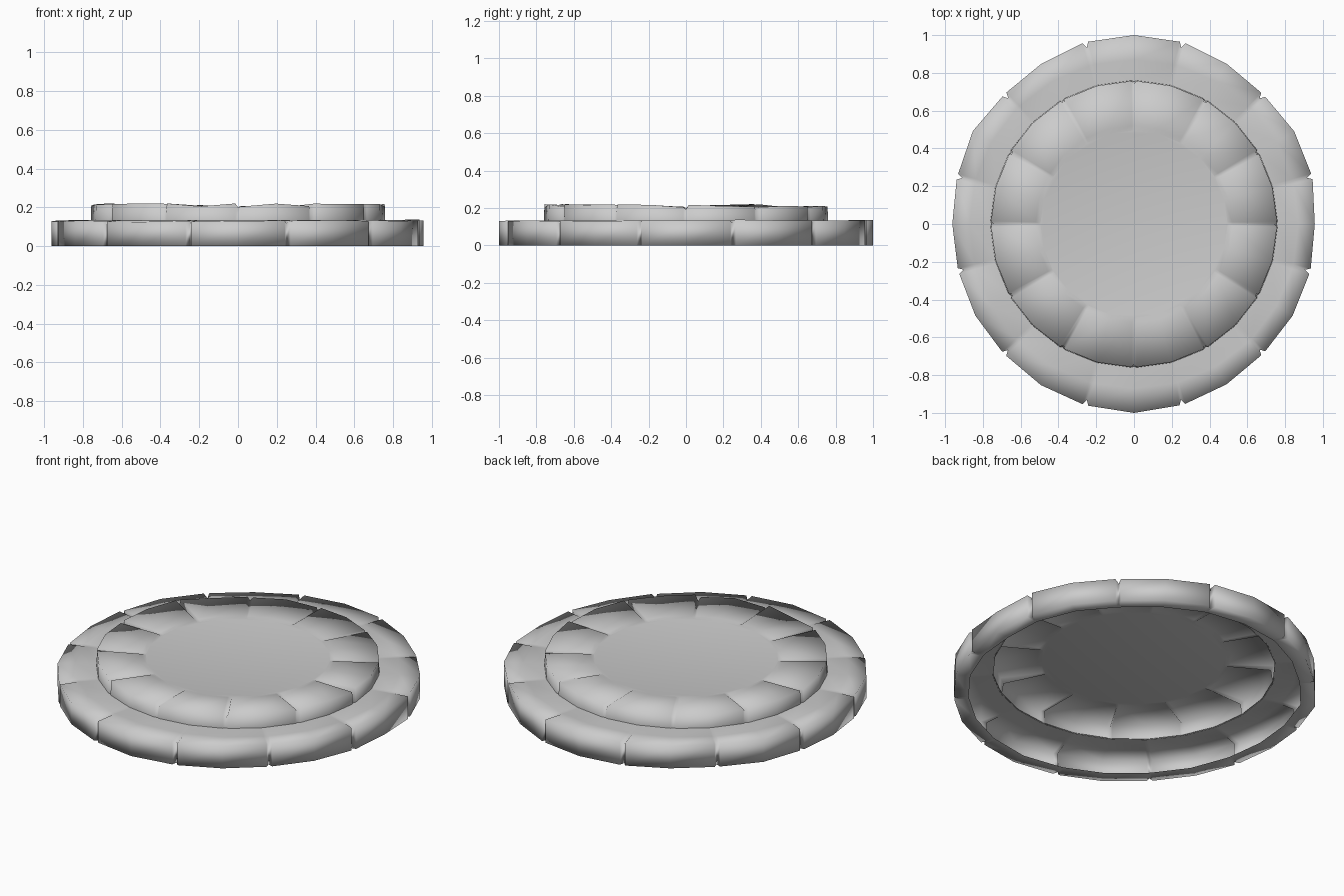
import bpy, bmesh, random
from math import sin, cos, radians, degrees

if "Cube" in bpy.data.objects:
    bpy.data.objects.remove(bpy.data.objects["Cube"])

random.seed(4)

# outer radius of the lower tier every 15 degrees
OUTER = [.957, .975, .98, .968, .98, .995, 1.0, .995, .98, .97, .985, .968,
         .962, .962, .97, .972, .985, .992, 1.0, .99, .98, .968, .97, .965]


def columns(offset, half):
    """(angle, index, kind) columns; joints every 30 degrees get a three-column groove."""
    cols = []
    for i in range(24):
        a = i * 15
        if a % 30 == offset:
            cols += [(a - half, i, -1), (a, i, 0), (a + half, i, 1)]
        else:
            cols.append((a, i, 2))
    return cols


def ring_mesh(name, cols, profile, cap=False):
    """Sweep a profile function around z; profile returns [(radius, z), ...]."""
    bm = bmesh.new()
    grid = []
    for a, i, kind in cols:
        t = radians(a)
        grid.append([bm.verts.new((r * cos(t), r * sin(t), z)) for r, z in profile(a, i, kind)])
    n = len(grid)
    for c in range(n):
        p, q = grid[c], grid[(c + 1) % n]
        for k in range(len(p) - 1):
            bm.faces.new((p[k], q[k], q[k + 1], p[k + 1]))
    if cap:
        bm.faces.new([g[-1] for g in grid])
    for f in bm.faces:
        f.smooth = True
    me = bpy.data.meshes.new(name)
    bm.to_mesh(me)
    bm.free()
    ob = bpy.data.objects.new(name, me)
    bpy.context.collection.objects.link(ob)
    return ob


# small height differences at each side of the stone joints
low_jit = {(i, k): random.uniform(-.003, .004) for i in range(24) for k in (-1, 0, 1, 2)}
up_jit = {(i, k): random.uniform(-.006, .012) for i in range(24) for k in (-1, 0, 1, 2)}


# lower tier: bottom lip, wall, top ledge, open underneath
def lower(a, i, kind):
    g = .028 if kind == 0 else 0
    r = OUTER[i] - g
    t = radians(a)
    z = .131 + .003 * (cos(t) + sin(t)) + low_jit[i, kind] - g * .5
    return [(r - .08 + g, .004), (r, 0), (r, z), (.87, .134 - g * .1), (.755, .134)]


# upper tier: short wall, ring of stones and flat centre disc
def upper(a, i, kind):
    g = .014 if kind == 0 else 0
    z = .209 + up_jit[i, kind] - g
    return [(.76 - g * .5, .132), (.757 - g, z), (.52, .205 - g * .5), (.495, .2)]


ring_mesh("lower_stone_ring", columns(15, .9), lower)
ring_mesh("upper_stone_ring", columns(0, 1.1), upper, cap=True)
